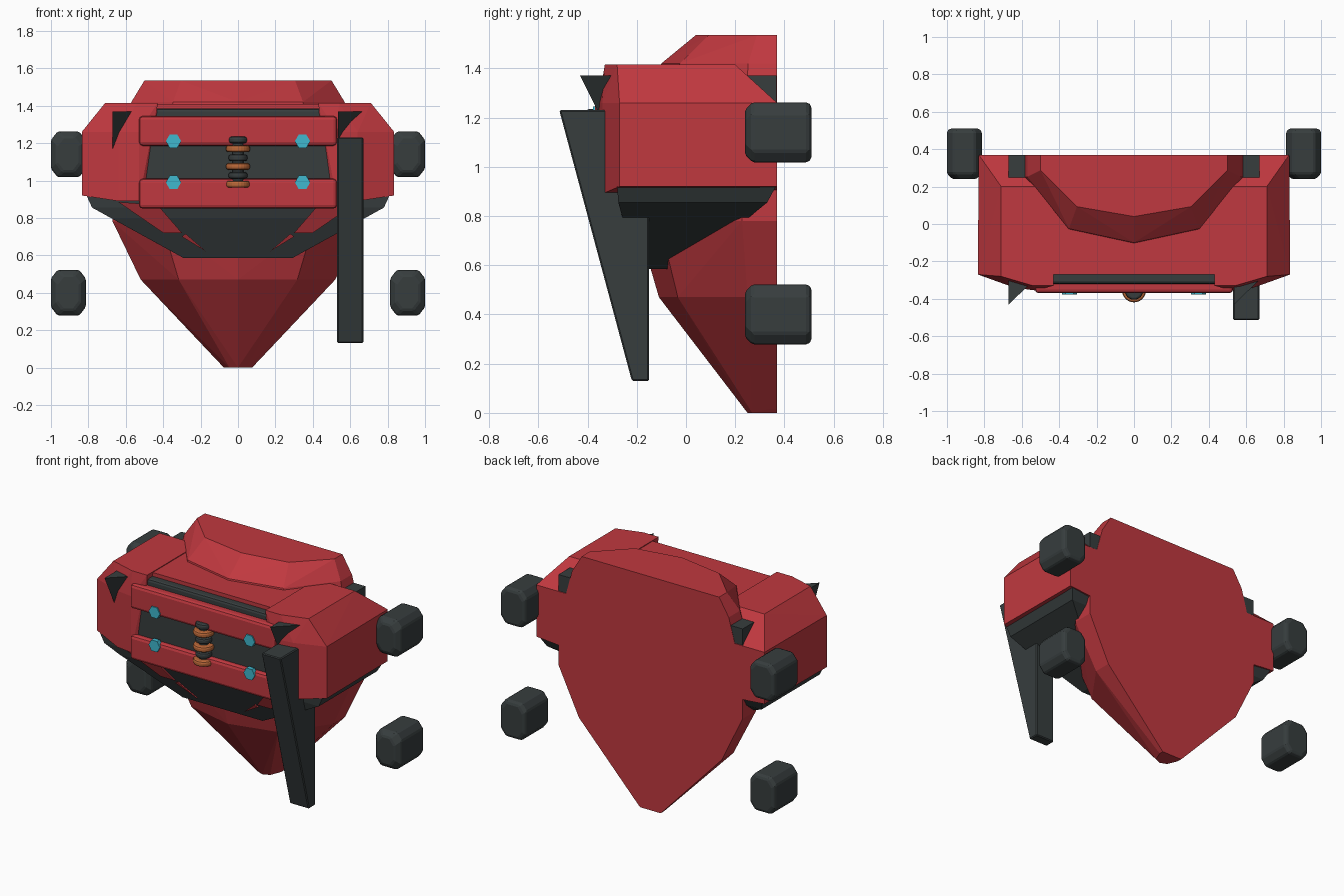
import bpy, bmesh, math
from mathutils import Vector, Matrix

cube = bpy.data.objects.get("Cube")
if cube:
    bpy.data.objects.remove(cube, do_unlink=True)


def material(name, r, g, b):
    m = bpy.data.materials.new(name)
    m.use_nodes = True
    m.diffuse_color = (r, g, b, 1)
    m.node_tree.nodes["Principled BSDF"].inputs["Base Color"].default_value = (r, g, b, 1)
    return m


RED = material("red armour", 0.53, 0.04, 0.05)
DARK = material("dark metal", 0.038, 0.047, 0.048)
CYAN = material("cyan stud", 0.05, 0.48, 0.62)
COPPER = material("copper ring", 0.5, 0.14, 0.04)


def finish(name, bm, mat, bevel=0, segments=2):
    bmesh.ops.recalc_face_normals(bm, faces=bm.faces)
    mesh = bpy.data.meshes.new(name)
    bm.to_mesh(mesh)
    bm.free()
    mesh.materials.append(mat)
    obj = bpy.data.objects.new(name, mesh)
    bpy.context.collection.objects.link(obj)
    if bevel:
        mod = obj.modifiers.new("edge bevel", 'BEVEL')
        mod.width, mod.segments = bevel, segments
    return obj


def hull(name, points, mat, bevel=0, segments=2):
    """Convex solid around the given corner points."""
    bm = bmesh.new()
    for p in points:
        bm.verts.new(p)
    res = bmesh.ops.convex_hull(bm, input=bm.verts)
    loose = [v for v in bm.verts if not v.link_faces]
    bmesh.ops.delete(bm, geom=loose, context='VERTS')
    bmesh.ops.dissolve_limit(bm, angle_limit=0.01, verts=bm.verts, edges=bm.edges)
    return finish(name, bm, mat, bevel, segments)


def box(name, x, y, z, mat, bevel=0, segments=2):
    return hull(name, [(a, b, c) for a in x for b in y for c in z], mat, bevel, segments)


def disc(name, radius, depth, place, mat, sides, rot=Matrix(), bevel=0):
    bm = bmesh.new()
    bmesh.ops.create_cone(bm, cap_ends=True, segments=sides, radius1=radius, radius2=radius,
                          depth=depth, matrix=Matrix.Translation(place) @ rot)
    return finish(name, bm, mat, bevel)


# Main body: stacked half-octagon rings with a flat back (height, half width, depth)
BACK = 0.37
section = [(1, 0), (1, 0.25), (0.61, 0.84), (0, 1)]
body = []
for z, half, depth in [(0.015, 0.09, 0.13), (0, 0.075, 0.12), (0.47, 0.52, 0.48), (0.78, 0.67, 0.57),
                       (1.05, 0.67, 0.55), (1.42, 0.57, 0.47), (1.535, 0.5, 0.33)]:
    body += [(s * a * half, BACK - b * depth, z) for s in (-1, 1) for a, b in section]
hull("body_shell", body, RED)

# Dark belly collar under the shoulders
belly = []
for z, half, front, back in [(0.92, 0.81, -0.28, 0.365), (0.855, 0.78, -0.275, 0.33),
                             (0.8, 0.68, -0.26, 0.25), (0.585, 0.29, -0.16, 0)]:
    belly += [(s * half, y, z) for s in (-1, 1) for y in (front, back)]
hull("belly_collar", belly, DARK)

for s, side in ((1, "left"), (-1, "right")):
    # Shoulder armour
    outline = [(0.83, 0.37), (0.835, -0.27), (0.64, -0.34), (0.53, -0.355), (0.47, -0.3), (0.47, 0.37)]
    top = [(0.71, 0.2), (0.71, -0.28), (0.54, -0.33), (0.43, -0.33), (0.43, 0.2)]
    pts = [(s * x, y, 0.92 if x > 0.7 else 0.89) for x, y in outline]
    pts += [(s * x, y, 1.26) for x, y in outline]
    pts += [(s * x, y, 1.415) for x, y in top]
    hull(side + "_shoulder", pts, RED)

    # Red trim running down the belly
    trims = ([(0.64, 0.885), (0.43, 0.87), (0.3, 0.72), (0.4, 0.72)],
             [(0.28, 0.715), (0.3, 0.7), (0.17, 0.62)])
    for trim in trims:
        pts = [(s * x, -0.16 - (z - 0.585) * 0.465 + d, z) for x, z in trim for d in (-0.009, 0.03)]
        hull(side + "_belly_trim", pts, RED)

    # Shoulder rail with an obliquely cut nose, same slant on both sides
    rail = []
    inner, outer = sorted((s * 0.535, s * 0.67))
    for x, front in ((inner, -0.43), (outer, -0.3)):
        rail += [(x, front, 1.37), (x, front + 0.1, 1.17), (x, 0.368, 1.37), (x, 0.368, 1.17)]
    hull(side + "_rail", rail, DARK)

    # Rounded end blocks
    for z, level in ((1.14, "upper"), (0.4, "lower")):
        pts = []
        for y, inset in ((0.24, 0.03), (0.27, 0), (0.495, 0), (0.51, 0.015)):
            a, b = 0.093 - inset, 0.122 - inset
            pts += [(s * 0.907 + i * u, y, z + j * v) for i in (-1, 1) for j in (-1, 1)
                    for u, v in ((a, b - 0.045), (a - 0.035, b))]
        hull(side + "_" + level + "_block", pts, DARK, 0.008, 1)

# Long tapered blade on one side
profile = [(-0.515, 1.23), (-0.15, 1.23), (-0.15, 0.13), (-0.22, 0.13)]
hull("blade", [(x, y, z) for x in (0.53, 0.67) for y, z in profile], DARK, 0.006, 1)

# Chest: dark core, top plate, groove rod and two padded bars
box("chest_core", (-0.53, 0.53), (-0.335, 0.2), (0.87, 1.33), DARK)
box("chest_top_plate", (-0.46, 0.46), (-0.27, 0.2), (1.25, 1.41), RED)
box("groove_rod", (-0.47, 0.47), (-0.32, -0.25), (1.32, 1.385), DARK, 0.015)
for z, level in ((1.265, "upper"), (0.93, "lower")):
    box(level + "_chest_bar", (-0.53, 0.53), (-0.37, -0.29), (z - 0.08, z + 0.08), RED, 0.02)

# Hexagonal studs
face_front = Matrix.Rotation(math.pi / 2, 4, 'X') @ Matrix.Rotation(math.pi / 6, 4, 'Z')
for x in (-0.345, 0.345):
    for z in (1.21, 0.99):
        disc("stud", 0.041, 0.03, (x, -0.363, z), CYAN, 6, face_front)

# Coil of alternating copper and dark rings
for i in range(3):
    z = 0.98 + i * 0.095
    disc("copper_ring", 0.064, 0.036, (0, -0.355, z), COPPER, 24, bevel=0.012)
    disc("dark_ring", 0.05, 0.036, (0, -0.355, z + 0.047), DARK, 24, bevel=0.012)
disc("coil_core", 0.03, 0.24, (0, -0.355, 1.09), DARK, 16)
